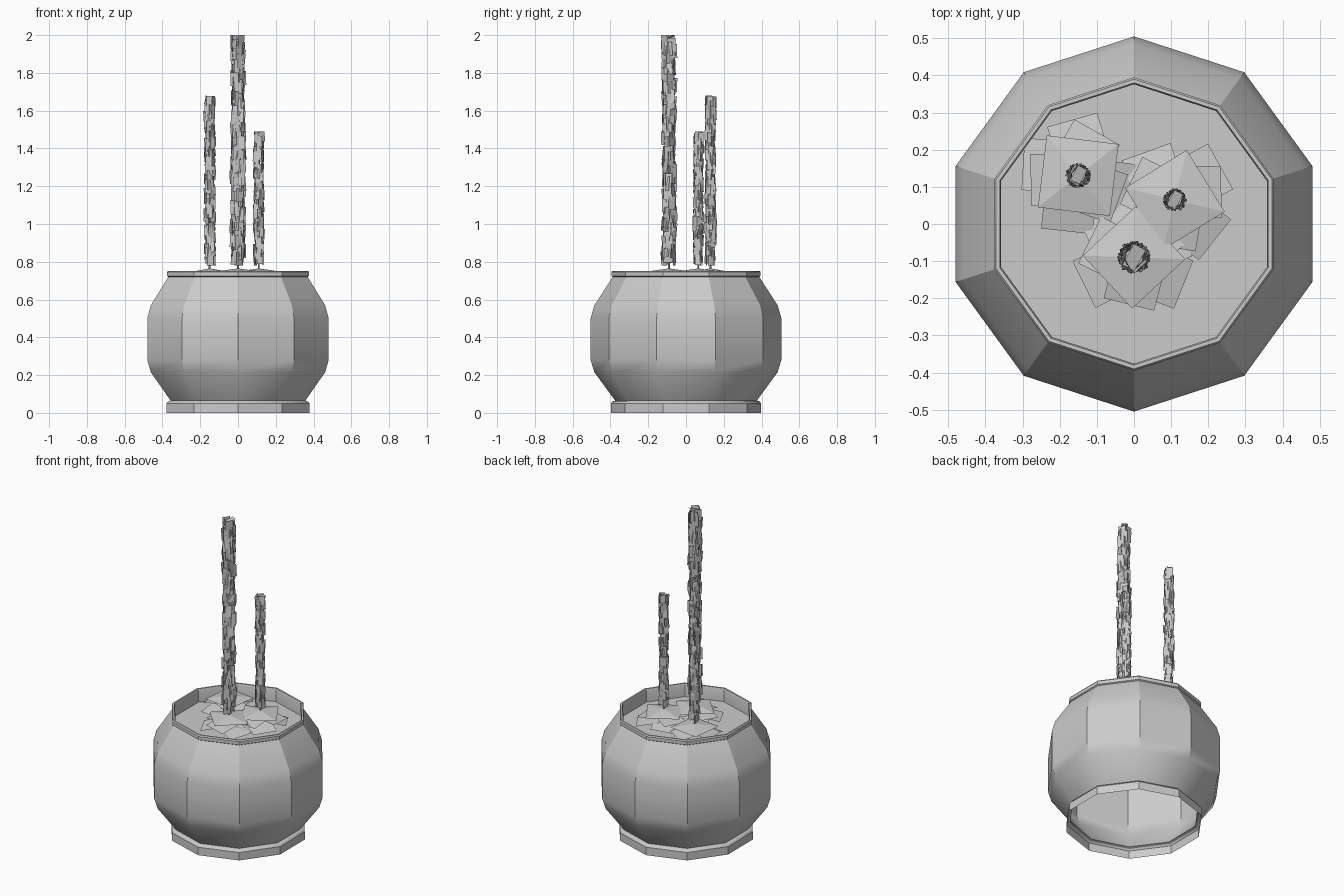
import bpy, random
from math import sin, cos, pi
from mathutils import Vector, Matrix

if "Cube" in bpy.data.objects:
    bpy.data.objects.remove(bpy.data.objects["Cube"])

random.seed(4)
SIDES = 10


def make(name, verts, faces, smooth=False):
    me = bpy.data.meshes.new(name)
    me.from_pydata([tuple(v) for v in verts], [], faces)
    ob = bpy.data.objects.new(name, me)
    bpy.context.collection.objects.link(ob)
    if smooth:
        bpy.ops.object.select_all(action='DESELECT')
        ob.select_set(True)
        bpy.context.view_layer.objects.active = ob
        bpy.ops.object.shade_smooth_by_angle(angle=0.52)
    return ob


def ring(r, z, n=SIDES, centre=(0, 0)):
    return [Vector((centre[0] + r * cos(pi / 2 + 2 * pi * i / n),
                    centre[1] + r * sin(pi / 2 + 2 * pi * i / n), z)) for i in range(n)]


def lathe(profile, n=SIDES, centre=(0, 0)):
    verts, faces = [], []
    for r, z in profile:
        verts += ring(r, z, n, centre)
    for k in range(len(profile) - 1):
        for i in range(n):
            j = (i + 1) % n
            faces.append((k * n + i, k * n + j, (k + 1) * n + j, (k + 1) * n + i))
    return verts, faces


# Pot: open-bottomed ten-sided shell with foot, belly and rim
pot_profile = [(0.398, 0), (0.398, 0.05), (0.39, 0.06), (0.375, 0.065), (0.485, 0.215),
               (0.505, 0.28), (0.505, 0.5), (0.485, 0.57), (0.388, 0.72), (0.395, 0.725),
               (0.395, 0.745), (0.39, 0.752), (0.38, 0.752), (0.376, 0.74), (0.376, 0.665)]
make("pot", *lathe(pot_profile), smooth=True)

# Soil disc
make("soil", ring(0.378, 0.67), [tuple(range(SIDES))])


def add_card(verts, faces, mat, w, h, peak=0):
    # Quad card; a raised centre gives it a tented shape
    b = len(verts)
    verts += [mat @ Vector((x * w / 2, y * h / 2, 0))
              for x, y in ((-1, -1), (1, -1), (1, 1), (-1, 1))]
    if peak:
        verts.append(mat @ Vector((0, 0, peak)))
        faces += [(b + i, b + (i + 1) % 4, b + 4) for i in range(4)]
    else:
        faces.append((b, b + 1, b + 2, b + 3))


def rosette(name, x, y, turn):
    verts, faces = [], []
    base = Matrix.Translation((x, y, 0)) @ Matrix.Rotation(turn, 4, 'Z')
    # Outer leaves slope outward in two tiers, top leaf caps the stack
    for count, off, z, tilt, size in ((4, 0.085, 0.705, 0.22, 0.14), (3, 0.06, 0.73, 0.2, 0.14)):
        for i in range(count):
            a = 2 * pi * i / count + random.uniform(-0.25, 0.25)
            m = (base @ Matrix.Rotation(a, 4, 'Z') @ Matrix.Translation((off, 0, z))
                 @ Matrix.Rotation(tilt, 4, 'Y')
                 @ Matrix.Rotation(random.uniform(-0.4, 0.4), 4, 'Z'))
            add_card(verts, faces, m, size, size)
    add_card(verts, faces, base @ Matrix.Translation((0, 0, 0.745)), 0.195, 0.195, 0.02)
    make(name, verts, faces)


def flower_spike(name, x, y, top, radius):
    verts, faces = [], []
    w, h = radius * 1.0, radius * 1.6
    levels = int((top - 0.78) / (h * 0.68))
    lo, hi = 0.78 + h / 2, top - h / 2
    # Small upright petals spiral around the stem
    for k in range(levels + 1):
        z0 = lo + (hi - lo) * k / levels
        for i in range(5):
            a = 2 * pi * i / 5 + k * 0.7 + random.uniform(-0.3, 0.3)
            z = min(hi, max(lo, z0 + random.uniform(-0.25, 0.25) * h))
            m = (Matrix.Translation((x, y, z)) @ Matrix.Rotation(a, 4, 'Z')
                 @ Matrix.Translation((radius * 0.62, 0, 0))
                 @ Matrix.Rotation(random.uniform(-0.5, 0.5), 4, 'Z')
                 @ Matrix.Rotation(pi / 2 + random.uniform(-0.12, 0.12), 4, 'Y')
                 @ Matrix.Rotation(pi / 2, 4, 'Z'))
            add_card(verts, faces, m, w, h)
    # Tilted petal closing the tip
    tip = (Matrix.Translation((x, y, top - 0.013)) @ Matrix.Rotation(-0.5, 4, 'Z')
           @ Matrix.Rotation(0.35, 4, 'X'))
    add_card(verts, faces, tip, radius * 0.8, radius * 1.5)
    make(name + "_petals", verts, faces)
    make(name + "_stem", *lathe([(0.005, 0.67), (0.004, top - 0.03)], 4, (x, y)))


for tag, x, y, top, radius, turn in (("tall", 0.0, -0.09, 2.0, 0.046, 0.75),
                                     ("middle", -0.15, 0.13, 1.68, 0.035, 1.45),
                                     ("short", 0.11, 0.065, 1.49, 0.033, 0.55)):
    rosette(tag + "_leaves", x, y, turn)
    flower_spike(tag + "_flower", x, y, top, radius)
